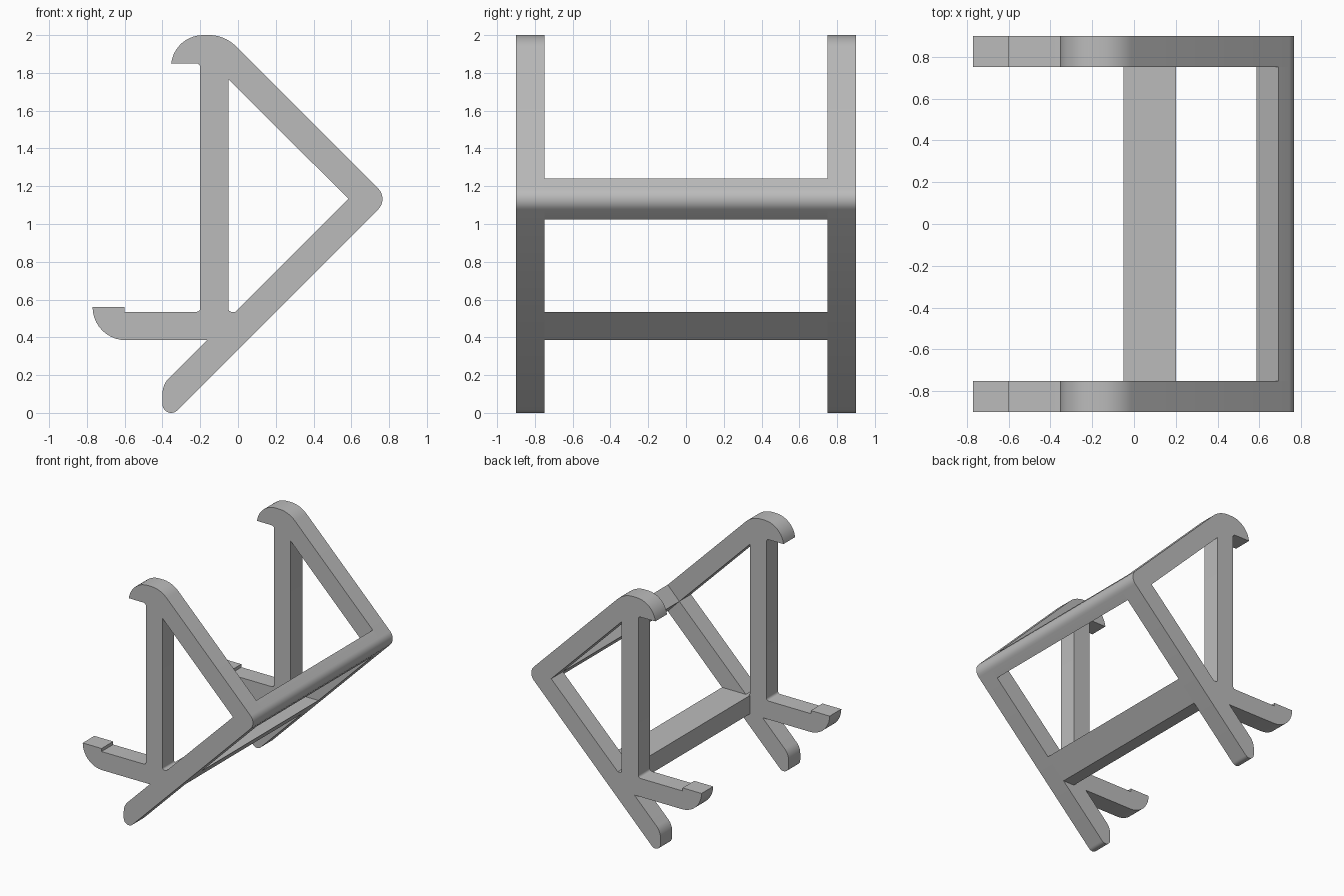
import bpy
from math import cos, sin, radians

cube = bpy.data.objects.get("Cube")
if cube:
    bpy.data.objects.remove(cube)

grey = bpy.data.materials.new("light_grey")
grey.use_nodes = True
grey.diffuse_color = (0.5, 0.5, 0.5, 1)
grey.node_tree.nodes["Principled BSDF"].inputs["Base Color"].default_value = (0.5, 0.5, 0.5, 1)


def arc(cx, cz, r, start, end, steps=10):
    """Points on a circle, angles in degrees."""
    angles = [radians(start + (end - start) * i / steps) for i in range(steps + 1)]
    return [(cx + r * cos(a), cz + r * sin(a)) for a in angles]


def extrude_profile(name, outlines, y, width):
    """Fill closed side outlines (later ones are holes) and extrude along y."""
    curve = bpy.data.curves.new(name, 'CURVE')
    curve.dimensions = '2D'
    curve.fill_mode = 'BOTH'
    curve.extrude = width / 2
    for points in outlines:
        spline = curve.splines.new('POLY')
        spline.points.add(len(points) - 1)
        for p, (x, z) in zip(spline.points, points):
            p.co = (x, z, 0, 1)
        spline.use_cyclic_u = True
    obj = bpy.data.objects.new(name, curve)
    obj.rotation_euler.x = radians(90)
    obj.location.y = y
    bpy.context.collection.objects.link(obj)
    bpy.ops.object.select_all(action='DESELECT')
    obj.select_set(True)
    bpy.context.view_layer.objects.active = obj
    bpy.ops.object.convert(target='MESH')
    obj = bpy.context.object
    obj.name = name
    obj.data.materials.clear()
    obj.data.materials.append(grey)
    bpy.ops.object.transform_apply(location=True, rotation=True, scale=False)
    bpy.ops.object.shade_smooth_by_angle(angle=radians(30))
    return obj


# Side frame outline: top hook, rear corner, foot, front arm with lip, column
rear_corner = arc(0.687, 1.1325, 0.078, 45, -45)
outline = (
    arc(-0.185, 1.83, 0.17, 173, 90)
    + arc(-0.153, 1.8, 0.2, 90, 45)
    + rear_corner
    + arc(-0.354, 0.046, 0.046, -45, -180)
    + arc(-0.28, 0.1, 0.12, 180, 135)
    + [(-0.165, 0.385)]
    + arc(-0.595, 0.56, 0.175, 270, 180)
    + [(-0.6, 0.56), (-0.6, 0.535)]
    + arc(-0.22, 0.555, 0.02, -90, 0, 4)
    + arc(-0.22, 1.83, 0.02, 0, 90, 4)
)

# Triangular window between the column and the two diagonals
window = arc(-0.035, 0.55, 0.015, 180, 270, 4) + [(-0.015, 0.535), (0.585, 1.1325), (-0.05, 1.767)]

for side, y in (("left", 0.825), ("right", -0.825)):
    frame_name = "side_frame_" + side
    extrude_profile(frame_name, [outline, window], y, 0.15)

# Crossbars joining the two frames
extrude_profile("rear_crossbar", [[(0.585, 1.1325), (0.69, 1.24)] + rear_corner + [(0.69, 1.025)]], 0, 1.5)
extrude_profile("lower_crossbar", [[(-0.05, 0.535), (0.2, 0.535), (0.05, 0.385), (-0.05, 0.385)]], 0, 1.5)
